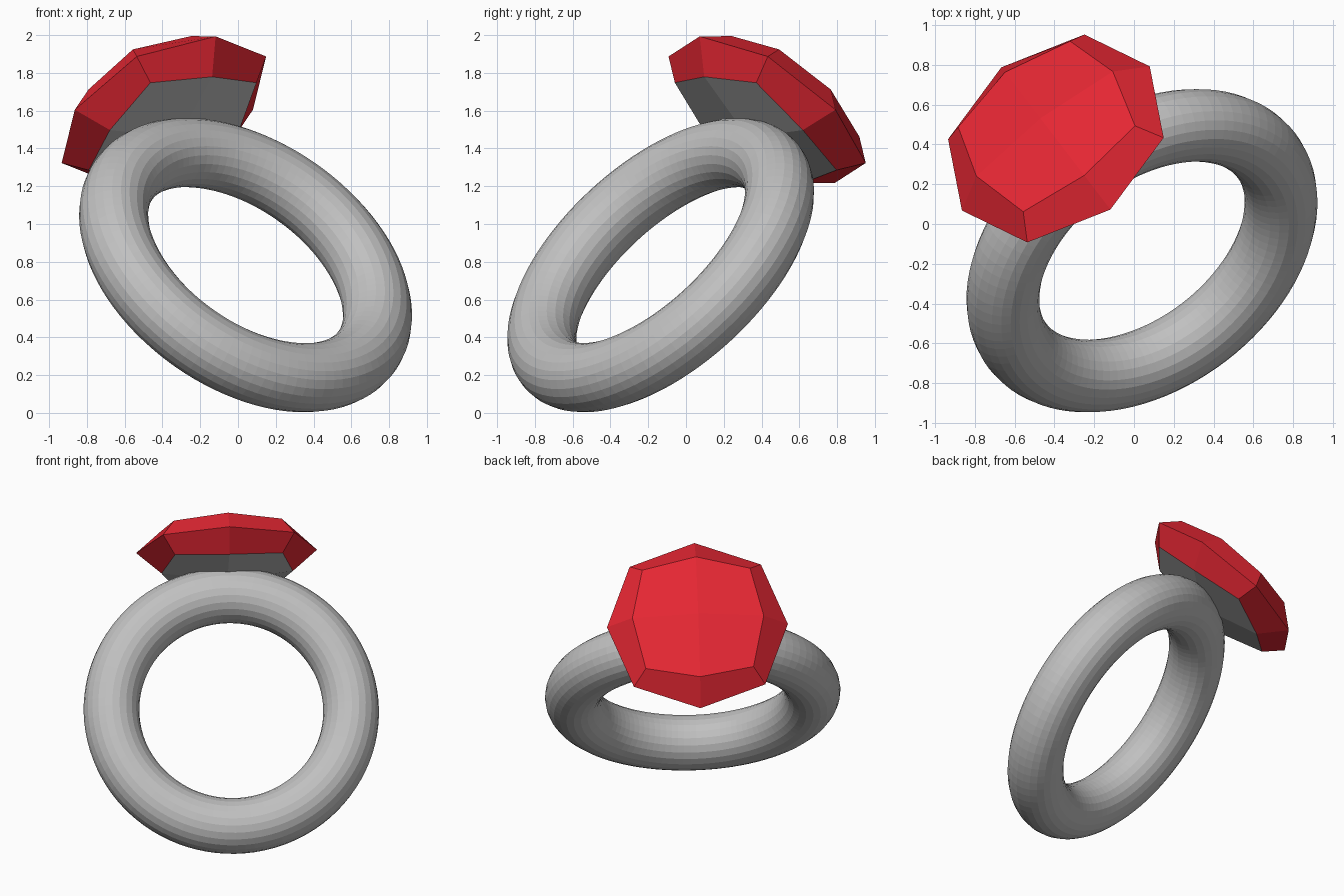
import bpy
import math
from mathutils import Matrix, Vector

if "Cube" in bpy.data.objects:
    bpy.data.objects.remove(bpy.data.objects["Cube"])

# Shared tilt: ring hoop stands in local XZ, gem sits on local +Z
TILT = (Matrix.Rotation(math.radians(37.5), 4, 'Z')
        @ Matrix.Rotation(math.radians(-40.8), 4, 'X'))
PLACE = Matrix.Translation((0.04, -0.134, 0.782)) @ TILT


def material(name, rgb):
    m = bpy.data.materials.new(name)
    m.diffuse_color = (*rgb, 1.0)
    m.use_nodes = True
    m.node_tree.nodes["Principled BSDF"].inputs["Base Color"].default_value = m.diffuse_color
    return m


grey = material("silver_grey", (0.53, 0.53, 0.53))
red = material("ruby_red", (0.78, 0.02, 0.033))

# Ring band
bpy.ops.mesh.primitive_torus_add(major_radius=0.787, minor_radius=0.183,
                                 major_segments=96, minor_segments=24)
band = bpy.context.object
band.name = "ring_band"
band.data.transform(Matrix.Rotation(math.radians(90), 4, 'X'))
band.data.materials.append(grey)
band.matrix_world = PLACE

# Gem: flattened cube rounded once, which gives the faceted stone
bpy.ops.mesh.primitive_cube_add(size=2)
gem = bpy.context.object
gem.name = "gemstone"
gem.data.transform(Matrix.Translation((0, 0, 1.087))
                   @ Matrix.Diagonal((0.708, 0.708, 0.233, 1)))
gem.data.materials.append(red)
gem.data.materials.append(grey)
for p in gem.data.polygons:
    # underside is the grey setting
    p.material_index = 1 if p.normal.dot(Vector((0, 0, 1))) < -0.5 else 0
sub = gem.modifiers.new("facets", 'SUBSURF')
sub.levels = 1
sub.render_levels = 1
gem.matrix_world = PLACE
